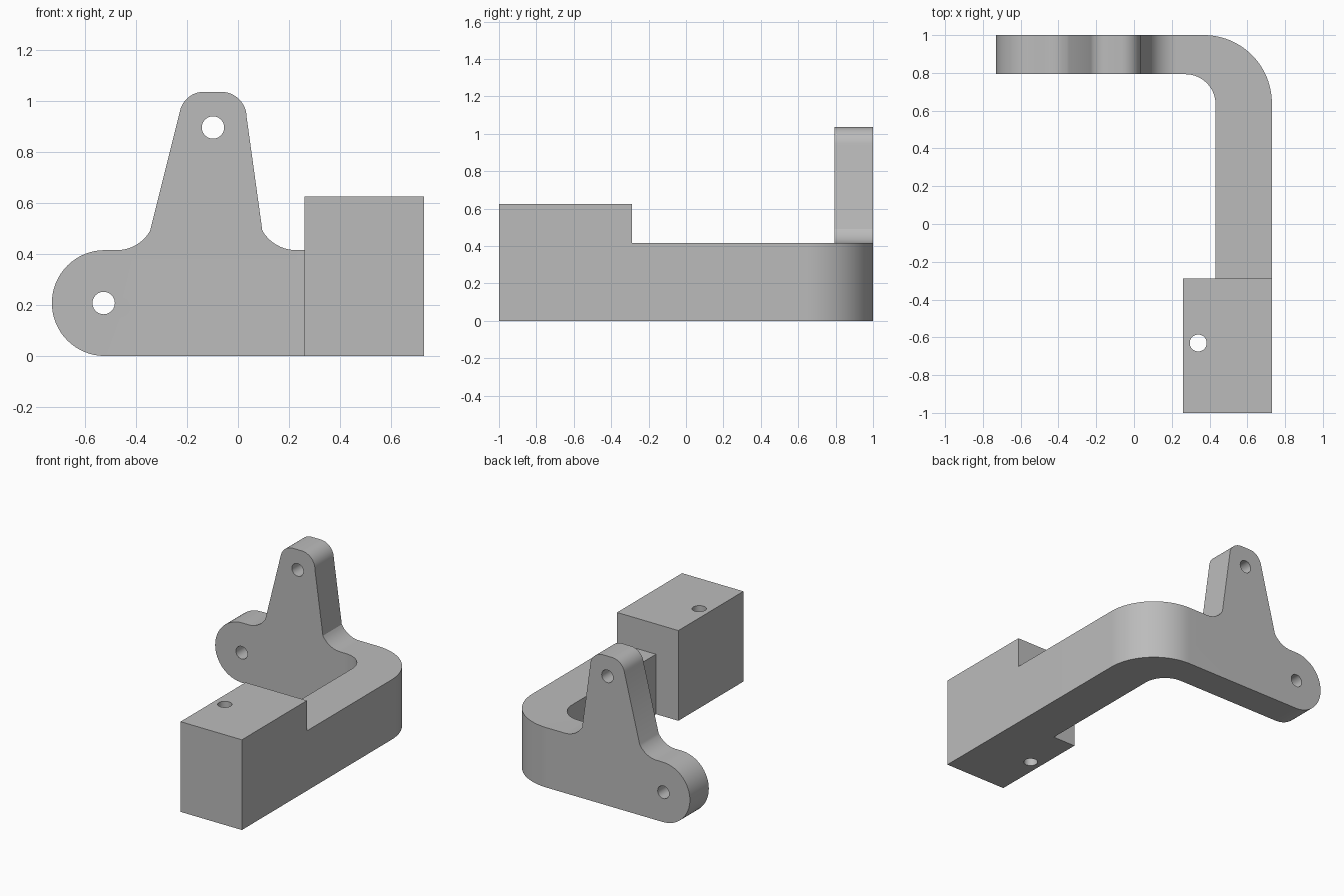
import bpy, bmesh
from math import cos, sin, radians, pi
from mathutils import Matrix, Vector

cube = bpy.data.objects.get("Cube")
if cube:
    bpy.data.objects.remove(cube, do_unlink=True)

grey = bpy.data.materials.new("plain grey")
grey.use_nodes = True
COLOUR = (0.5, 0.5, 0.5, 1)
grey.diffuse_color = COLOUR
grey.node_tree.nodes["Principled BSDF"].inputs["Base Color"].default_value = COLOUR


def arc(cx, cy, r, start, end, steps=16):
    """Points on an arc, angles in degrees."""
    angles = [radians(start + (end - start) * i / steps) for i in range(steps + 1)]
    return [(cx + r * cos(a), cy + r * sin(a)) for a in angles]


def prism(name, outline, low, high, along="z"):
    """Extrude an outline (x, y) along z, or (x, z) along y."""
    def place(p, d):
        return (p[0], p[1], d) if along == "z" else (p[0], d, p[1])
    bm = bmesh.new()
    face = bm.faces.new([bm.verts.new(place(p, low)) for p in outline])
    top = bmesh.ops.extrude_face_region(bm, geom=[face])["geom"]
    bmesh.ops.translate(bm, vec=Vector(place((0, 0), high - low)),
                        verts=[v for v in top if isinstance(v, bmesh.types.BMVert)])
    bmesh.ops.recalc_face_normals(bm, faces=bm.faces)
    mesh = bpy.data.meshes.new(name)
    bm.to_mesh(mesh)
    bm.free()
    mesh.materials.append(grey)
    obj = bpy.data.objects.new(name, mesh)
    bpy.context.collection.objects.link(obj)
    return obj


def combine(target, tool, operation):
    """Apply a boolean and drop the tool object."""
    mod = target.modifiers.new(operation, "BOOLEAN")
    mod.operation, mod.object, mod.solver = operation, tool, "EXACT"
    bpy.context.view_layer.objects.active = target
    bpy.ops.object.modifier_apply(modifier=mod.name)
    bpy.data.objects.remove(tool, do_unlink=True)


# Main dimensions
RIGHT, BLOCK_LEFT, BLOCK_BACK = 0.73, 0.26, -0.288
ARM_TOP, PLATE_FRONT = 0.415, 0.793

# Bent plan of the arm and back plate
plan = [(-0.8, PLATE_FRONT)]
plan += arc(0.272, 0.633, 0.16, 90, 0)
plan += [(0.432, BLOCK_BACK - 0.1), (RIGHT, BLOCK_BACK - 0.1)]
plan += arc(0.37, 0.64, 0.36, 0, 90, 24)
plan += [(-0.8, 1)]
bracket = prism("bracket", plan, -0.1, 1.2)

# Side-on outline: round lug, filleted upright ear and straight arm
lug = ARM_TOP / 2
outline = arc(-0.73 + lug, lug, lug, 270, 90, 32)
outline += arc(-0.475, ARM_TOP + 0.15, 0.15, 270, 330, 10)
outline += arc(-0.134, 0.94, 0.096, 170, 90, 12)
outline += arc(-0.066, 0.936, 0.1, 90, 0, 12)
outline += arc(0.228, ARM_TOP + 0.153, 0.153, 210, 270, 10)
outline += [(0.9, ARM_TOP), (0.9, 0)]
combine(bracket, prism("outline_tool", outline, -1.2, 1.2, "y"), "INTERSECT")

# Raised mounting block at the free end
block = [(BLOCK_LEFT, -1), (RIGHT, -1), (RIGHT, BLOCK_BACK), (BLOCK_LEFT, BLOCK_BACK)]
combine(bracket, prism("mounting_block", block, 0, 0.625), "UNION")

# Bolt holes through lug, ear and block
for x, z in ((-0.527, lug), (-0.098, 0.896)):
    hole = arc(x, z, 0.044, 0, 345, 23)
    combine(bracket, prism("hole_tool", hole, 0.7, 1.1, "y"), "DIFFERENCE")
hole = arc(0.34, -0.63, 0.045, 0, 345, 23)
combine(bracket, prism("hole_tool", hole, -0.1, 0.8), "DIFFERENCE")

# Smooth curved walls, crisp edges
bpy.ops.object.select_all(action="DESELECT")
bracket.select_set(True)
bpy.context.view_layer.objects.active = bracket
bpy.ops.object.shade_smooth_by_angle(angle=radians(25))
